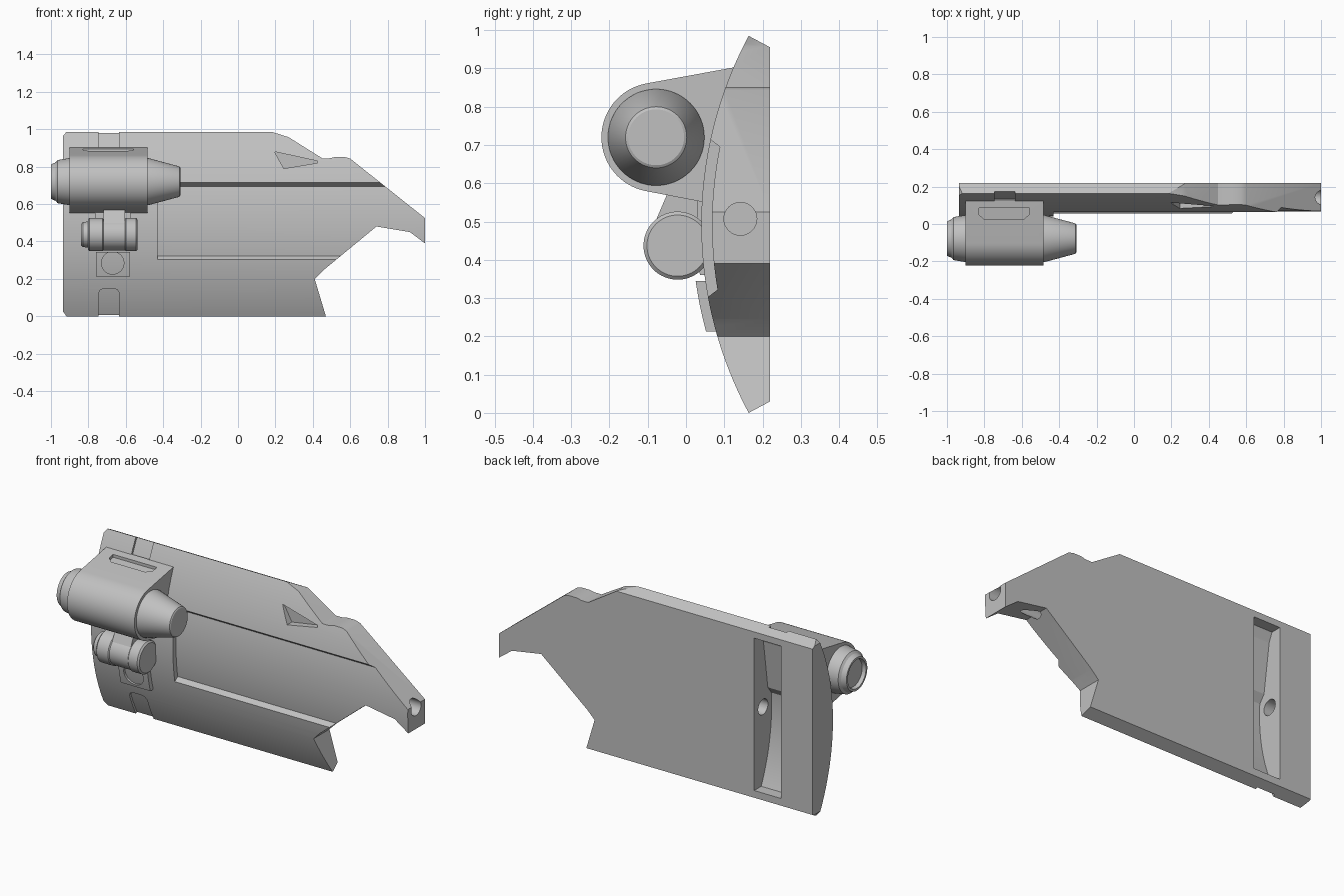
import bpy, bmesh
from math import sqrt, cos, sin, radians, tau
from mathutils import Vector, Matrix

cube = bpy.data.objects.get("Cube")
if cube:
    bpy.data.objects.remove(cube)

grey = bpy.data.materials.new("plain grey")
grey.use_nodes = True
tone = (0.53, 0.53, 0.53, 1)
grey.diffuse_color = tone
grey.node_tree.nodes["Principled BSDF"].inputs["Base Color"].default_value = tone

RADIUS, MID = 1.042, 0.4925


def front_y(z, offset=0.0):
    """Depth of the curved front at a height."""
    r = RADIUS - offset
    return 1.082 - sqrt(r * r - (z - MID) ** 2)


def finish(name, bm):
    bmesh.ops.recalc_face_normals(bm, faces=bm.faces)
    mesh = bpy.data.meshes.new(name)
    bm.to_mesh(mesh)
    bm.free()
    mesh.materials.append(grey)
    obj = bpy.data.objects.new(name, mesh)
    bpy.context.collection.objects.link(obj)
    return obj


def prism(name, pts, axis, a, b):
    """Extrude a flat outline along one axis from a to b."""
    place = {"x": lambda p: (a, p[0], p[1]),
             "y": lambda p: (p[0], a, p[1]),
             "z": lambda p: (p[0], p[1], a)}[axis]
    bm = bmesh.new()
    face = bm.faces.new([bm.verts.new(place(p)) for p in pts])
    ext = bmesh.ops.extrude_face_region(bm, geom=[face])
    move = Vector([(b - a) if c == axis else 0 for c in "xyz"])
    bmesh.ops.translate(bm, vec=move, verts=[g for g in ext["geom"] if isinstance(g, bmesh.types.BMVert)])
    return finish(name, bm)


def lathe(name, profile, y, z, steps=64):
    """Turn an (x, radius) profile around a line parallel to x."""
    bm = bmesh.new()
    vs = [bm.verts.new((x, y, z + r)) for x, r in profile]
    es = [bm.edges.new(pair) for pair in zip(vs, vs[1:])]
    bmesh.ops.spin(bm, geom=vs + es, cent=(0, y, z), axis=(1, 0, 0), angle=tau, steps=steps)
    bmesh.ops.remove_doubles(bm, verts=bm.verts, dist=0.0002)
    return finish(name, bm)


def arc_band(name, x0, x1, z0, z1, outer, inner, flare=0.0, n=24):
    """Solid that follows the curved front between two offsets."""
    def row(lo, hi, off):
        zs = [lo + (hi - lo) * i / n for i in range(n + 1)]
        return [(front_y(z, off), z) for z in zs]
    pts = row(z0 - flare, z1 + flare, outer) + row(z0, z1, inner)[::-1]
    return prism(name, pts, "x", x0, x1)


def combine(obj, tool, operation="DIFFERENCE"):
    mod = obj.modifiers.new("cut", "BOOLEAN")
    mod.operation, mod.object, mod.solver = operation, tool, "EXACT"
    bpy.context.view_layer.update()
    result = bpy.data.meshes.new_from_object(obj.evaluated_get(bpy.context.evaluated_depsgraph_get()))
    obj.modifiers.clear()
    obj.data = result
    bpy.data.objects.remove(tool)


# Curved plate: side section trimmed by the front outline
n = 48
arc = [(front_y(2 * MID * i / n), 2 * MID * i / n) for i in range(n + 1)]
plate = prism("curved_plate", arc + [(0.22, 0.955), (0.22, 0.03)], "x", -1.1, 1.1)
outline = [(-0.935, 0.025), (-0.91, -0.01), (0.473, -0.01), (0.41, 0.2), (0.455, 0.245),
           (0.74, 0.48), (0.92, 0.45), (1, 0.39), (1, 0.525), (0.6, 0.843), (0.57, 0.852),
           (0.52, 0.852), (0.49, 0.845), (0.45, 0.845), (0.27, 0.958), (0.21, 0.977),
           (0.15, 0.995), (-0.91, 0.995), (-0.935, 0.965)]
combine(plate, prism("outline", outline, "y", -0.3, 0.5), "INTERSECT")

# Recessed front panel with sloping edges
combine(plate, arc_band("panel_cut", -0.43, 1.2, 0.322, 0.695, -0.06, 0.028, 0.06))

# Shallow strap grooves at bottom and top
bottom = arc_band("groove_low", -0.745, -0.635, -0.05, 0.15, -0.05, 0.012)
rounded = [(-0.745, -0.1), (-0.635, -0.1), (-0.635, 0.125), (-0.645, 0.142), (-0.665, 0.149),
           (-0.715, 0.149), (-0.735, 0.142), (-0.745, 0.125)]
combine(bottom, prism("rounding", rounded, "y", -0.3, 0.5), "INTERSECT")
combine(plate, bottom)
combine(plate, arc_band("groove_high", -0.745, -0.635, 0.86, 1.04, -0.05, 0.012))

# Triangular notch
notch = [(0.195, 0.88), (0.245, 0.79), (0.425, 0.82), (0.425, 0.83)]
combine(plate, prism("notch_cut", notch, "y", -0.2, 0.125))

# Back slot and the long bore that crosses it
slot_rows = [(front_y(0.07 + 0.85 * i / n, 0.026), 0.07 + 0.85 * i / n) for i in range(n + 1)]
combine(plate, prism("slot_cut", slot_rows + [(0.4, 0.92), (0.4, 0.07)], "x", -0.74, -0.575))
combine(plate, lathe("bore", [(-0.83, 0), (-0.83, 0.043), (1.1, 0.043), (1.1, 0)], 0.142, 0.507, 32))

# Bracket that wraps the large cylinder
CY, CZ = -0.078, 0.72
wrap = [(CY + 0.143 * cos(radians(a)), CZ + 0.143 * sin(radians(a))) for a in range(100, 261, 5)]
bracket = prism("cylinder_bracket", wrap + [(0.06, 0.548), (0.1, 0.6), (0.14, 0.88), (0.127, 0.903)],
                "x", -0.9, -0.485)
window = [(-0.83, 0.085), (-0.56, 0.085), (-0.56, 0.05), (-0.59, 0.025), (-0.8, 0.025), (-0.83, 0.05)]
cut = prism("bracket_slot", window, "z", 0.864, 0.95)
cut.data.transform(Matrix(((1, 0, 0, 0), (0, 1, 0, 0), (0, 0.18, 1, 0), (0, 0, 0, 1))))
combine(bracket, cut)

# Large cylinder with tapered nose and hollow rear cap
large = lathe("large_cylinder",
              [(-0.98, 0), (-0.98, 0.075), (-1, 0.08), (-1, 0.092), (-0.975, 0.103), (-0.965, 0.115),
               (-0.9, 0.126), (-0.48, 0.126), (-0.32, 0.083), (-0.312, 0.08), (-0.308, 0.073),
               (-0.308, 0)], CY, CZ)

# Small cylinder with a slimmer middle band
small = lathe("small_cylinder",
              [(-0.84, 0), (-0.84, 0.055), (-0.83, 0.066), (-0.803, 0.07), (-0.803, 0.08),
               (-0.795, 0.089), (-0.725, 0.089), (-0.72, 0.084), (-0.605, 0.084), (-0.6, 0.089),
               (-0.545, 0.089), (-0.537, 0.08), (-0.537, 0)], -0.022, 0.437)

# Mounting pads
upper_pad = arc_band("upper_pad", -0.765, -0.575, 0.36, 0.565, -0.012, 0.02)
clip = prism("cylinder_clip", [(-0.08, 0.5), (0.05, 0.5), (0.05, 0.57), (-0.05, 0.57)], "x", -0.72, -0.605)
lower_pad = arc_band("lower_pad", -0.76, -0.578, 0.212, 0.345, -0.025, 0.01)
disc = [(-0.67 + 0.06 * cos(tau * i / 32), 0.285 + 0.06 * sin(tau * i / 32)) for i in range(32)]
socket = arc_band("socket_cut", -0.8, -0.5, 0.2, 0.36, -0.06, -0.013)
combine(socket, prism("disc", disc, "y", -0.3, 0.3), "INTERSECT")
combine(lower_pad, socket)

# Smooth curved faces, keep edges sharp
bpy.ops.object.select_all(action="DESELECT")
for part in (plate, bracket, large, small, upper_pad, clip, lower_pad):
    part.select_set(True)
    bpy.context.view_layer.objects.active = part
bpy.ops.object.shade_smooth_by_angle(angle=radians(25))
